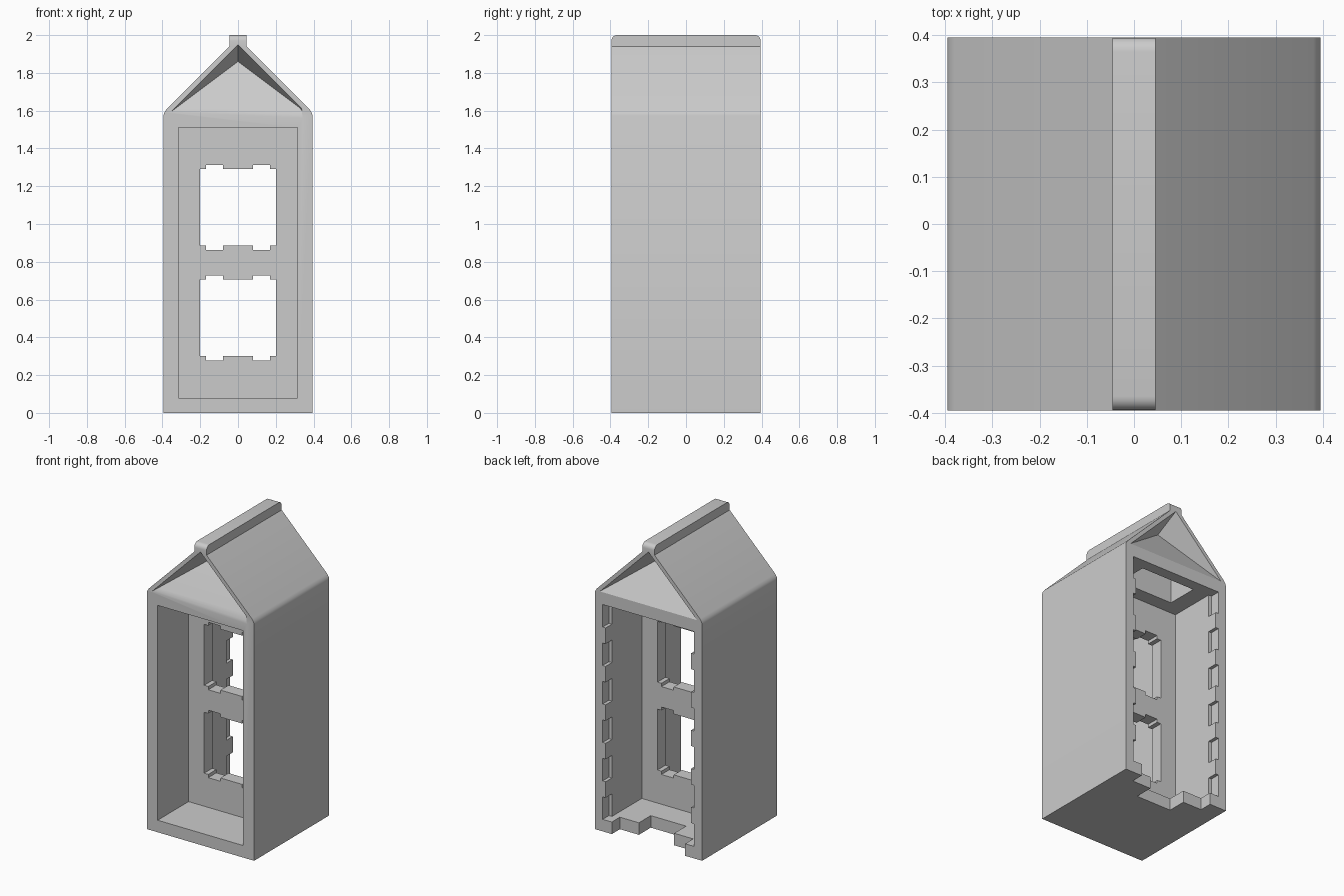
import bpy, bmesh, math
from mathutils import Vector

if "Cube" in bpy.data.objects:
    bpy.data.objects.remove(bpy.data.objects["Cube"], do_unlink=True)

H = 0.395            # half width and half depth
FLOOR, CEIL = 0.08, 1.51
WALL_F, WALL_B = -0.07, 0.015   # divider wall faces
INNER = 0.315

grey = bpy.data.materials.new("light_grey")
grey.use_nodes = True
grey.diffuse_color = (0.6, 0.6, 0.6, 1)
grey.node_tree.nodes["Principled BSDF"].inputs["Base Color"].default_value = (0.6, 0.6, 0.6, 1)


def make(name, bm):
    bmesh.ops.recalc_face_normals(bm, faces=bm.faces)
    me = bpy.data.meshes.new(name)
    bm.to_mesh(me)
    bm.free()
    ob = bpy.data.objects.new(name, me)
    me.materials.append(grey)
    bpy.context.collection.objects.link(ob)
    return ob


def prism(name, pts, y0, y1):
    """Extrude an x-z outline along y."""
    bm = bmesh.new()
    face = bm.faces.new([bm.verts.new((x, y0, z)) for x, z in pts])
    ext = bmesh.ops.extrude_face_region(bm, geom=[face])
    bmesh.ops.translate(bm, vec=(0, y1 - y0, 0),
                        verts=[v for v in ext["geom"] if isinstance(v, bmesh.types.BMVert)])
    return make(name, bm)


def box(name, x0, x1, y0, y1, z0, z1):
    return prism(name, [(x0, z0), (x1, z0), (x1, z1), (x0, z1)], y0, y1)


def hull(name, pts):
    bm = bmesh.new()
    for p in pts:
        bm.verts.new(p)
    bmesh.ops.convex_hull(bm, input=bm.verts)
    return make(name, bm)


def cut(target, cutter):
    mod = target.modifiers.new(cutter.name, 'BOOLEAN')
    mod.operation = 'DIFFERENCE'
    mod.solver = 'EXACT'
    mod.object = cutter
    bpy.context.view_layer.objects.active = target
    bpy.ops.object.modifier_apply(modifier=mod.name)
    bpy.data.objects.remove(cutter, do_unlink=True)


# Carton body with pitched roof and upright ridge
half = [(H, 0), (H, 1.575), (0.39, 1.59), (0.38, 1.605), (0.045, 1.94), (0.045, 2.0)]
body = prism("carton_body", half + [(-x, z) for x, z in reversed(half)], -H, H)

# Round the upper ends of the ridge
bm = bmesh.new()
bm.from_mesh(body.data)
ends = [e for e in bm.edges if all(v.co.z > 1.99 for v in e.verts)
        and abs(e.verts[0].co.y - e.verts[1].co.y) < 0.01]
bmesh.ops.bevel(bm, geom=ends, offset=0.03, segments=5, profile=0.5, affect='EDGES')
bm.to_mesh(body.data)
bm.free()

# Folded-in gables, front and back
for s in (-1, 1):
    y = s * (H + 0.001)
    cut(body, hull("gable_cutter", [(-0.36, y, 1.59), (0.36, y, 1.59), (0, y, 1.95), (0, s * 0.225, 1.86)]))

# Front and back cavities, separated by the divider wall
cut(body, box("front_cutter", -INNER, INNER, -0.5, WALL_F, FLOOR, CEIL))
cut(body, box("back_cutter", -INNER, INNER, WALL_B, 0.5, FLOOR, CEIL))

# Pocket in the back ceiling
cut(body, box("pocket_cutter", -0.2, 0.2, 0.11, 0.32, CEIL - 0.05, 1.67))

# Windows in the divider with notched sills and lintels
for z0, z1 in ((0.30, 0.705), (0.885, 1.29)):
    n = 0.022
    right = [(0.08, z0), (0.08, z0 - n), (0.17, z0 - n), (0.17, z0), (0.2, z0),
             (0.2, z1), (0.17, z1), (0.17, z1 + n), (0.08, z1 + n), (0.08, z1)]
    cut(body, prism("window_cutter", right + [(-x, z) for x, z in reversed(right)],
                    WALL_F - 0.05, WALL_B + 0.05))

# Rows of notches along the sides of the back opening
for i in range(6):
    z = FLOOR + 0.256 * i
    for s in (-1, 1):
        x0, x1 = sorted((s * 0.3, s * 0.337))
        cut(body, box("notch_cutter", x0, x1, H - 0.066, 0.5, z, z + 0.15))

# Stepped cutout in the floor at the back
cut(body, box("floor_cutter", -0.27, 0.27, H - 0.085, 0.5, -0.1, FLOOR + 0.05))
cut(body, box("floor_step_cutter", -0.13, 0.13, H - 0.21, 0.5, -0.1, FLOOR + 0.05))

# Soften the fold between front face and gable
bm = bmesh.new()
bm.from_mesh(body.data)
fold = [e for e in bm.edges if all(abs(v.co.z - 1.59) < 0.005 and v.co.y < -0.39 for v in e.verts)
        and e.calc_length() > 0.5]
if fold:
    bmesh.ops.bevel(bm, geom=fold, offset=0.03, segments=3, profile=0.5, affect='EDGES')
bm.to_mesh(body.data)
bm.free()

bpy.ops.object.select_all(action='DESELECT')
body.select_set(True)
bpy.context.view_layer.objects.active = body
bpy.ops.object.shade_smooth_by_angle(angle=math.radians(28))
